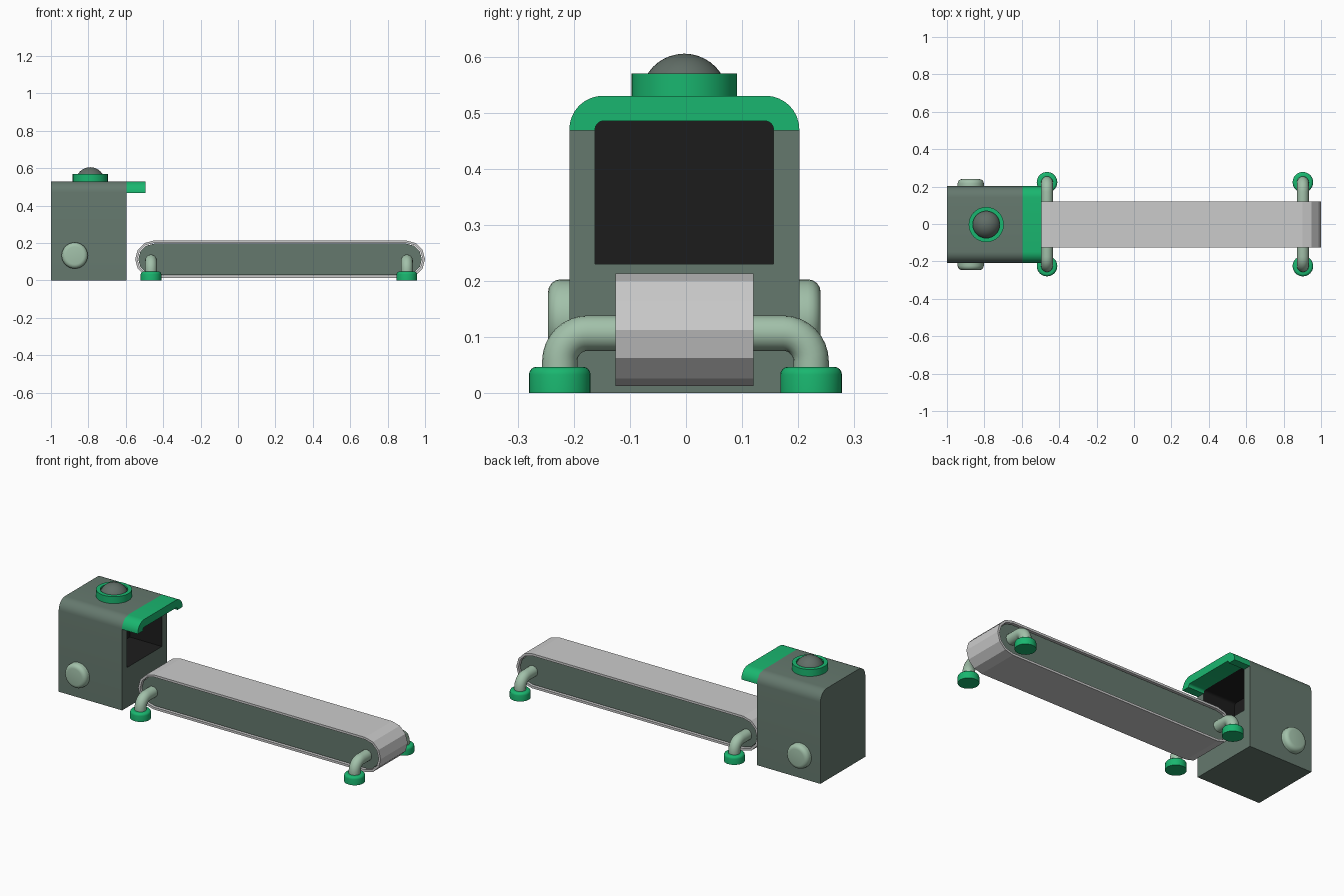
import bpy, bmesh
from math import sin, cos, pi, radians
from mathutils import Vector, Matrix

if "Cube" in bpy.data.objects:
    bpy.data.objects.remove(bpy.data.objects["Cube"])

CY = -0.003  # tiny sideways offset of cabin and belt


def material(name, rgb):
    m = bpy.data.materials.new(name)
    m.diffuse_color = (*rgb, 1)
    m.use_nodes = True
    m.node_tree.nodes["Principled BSDF"].inputs["Base Color"].default_value = m.diffuse_color
    return m


BODY = material("grey_green", (0.13, 0.19, 0.155))
GREEN = material("bright_green", (0.01, 0.47, 0.16))
PALE = material("pale_green", (0.36, 0.53, 0.4))
DARK = material("dark_inside", (0.012, 0.012, 0.012))
DOME = material("dome_grey", (0.12, 0.155, 0.135))


def loft(name, loops, mats=(), caps=True, dark_from=None, smooth=True):
    """Skin a list of equal-length point loops into one mesh object."""
    bm = bmesh.new()
    rings = [[bm.verts.new(p) for p in loop] for loop in loops]
    n = len(rings[0])
    pairs = list(zip(rings, rings[1:]))
    if not caps:
        pairs.append((rings[-1], rings[0]))
    for i, (a, b) in enumerate(pairs):
        for k in range(n):
            f = bm.faces.new((a[k], a[(k + 1) % n], b[(k + 1) % n], b[k]))
            f.material_index = int(dark_from is not None and i >= dark_from)
    if caps:
        bm.faces.new(rings[0])
        bm.faces.new(rings[-1]).material_index = int(dark_from is not None)
    bmesh.ops.recalc_face_normals(bm, faces=bm.faces)
    me = bpy.data.meshes.new(name)
    bm.to_mesh(me)
    bm.free()
    ob = bpy.data.objects.new(name, me)
    bpy.context.collection.objects.link(ob)
    for m in mats:
        me.materials.append(m)
    if smooth:
        bpy.ops.object.select_all(action='DESELECT')
        bpy.context.view_layer.objects.active = ob
        ob.select_set(True)
        bpy.ops.object.shade_smooth_by_angle(angle=radians(35))
    return ob


def lathe(name, profile, loc, mat, rot=Matrix(), n=32):
    """Turn (radius, height) pairs around an axis."""
    loops = [[Vector(loc) + rot.to_3x3() @ Vector((r * cos(2 * pi * k / n), r * sin(2 * pi * k / n), h))
              for k in range(n)] for r, h in profile]
    return loft(name, loops, [mat])


def arch(hw, top, r, base, n=8):
    """Upside-down U with rounded shoulders, as (y, z) points."""
    pts = [(hw, base)]
    for side, start in ((1, 0), (-1, pi / 2)):
        for k in range(n + 1):
            a = start + pi / 2 * k / n
            pts.append((side * (hw - r) + r * cos(a), top - r + r * sin(a)))
    return pts + [(-hw, base)]


def at_x(pts, x):
    return [(x, y + CY, z) for y, z in pts]


# cabin with a recessed dark opening
outer = arch(0.205, 0.53, 0.06, 0)
hole = arch(0.159, 0.485, 0.015, 0.23)
loft("cabin", [at_x(outer, -1), at_x(outer, -0.595), at_x(hole, -0.595), at_x(hole, -0.8)],
     [BODY, DARK], dark_from=2)

# canopy over the opening
hood = arch(0.205, 0.53, 0.06, 0.468) + arch(0.159, 0.485, 0.015, 0.468)[::-1]
loft("canopy", [at_x(hood, -0.597), at_x(hood, -0.495)], [GREEN])

# roof lamp: ring and dome
lathe("lamp_ring", [(0.094, 0.528), (0.094, 0.57), (0.072, 0.57), (0.072, 0.535)], (-0.79, CY, 0), GREEN)
R = 0.078
lathe("lamp_dome", [(R * cos(a), 0.527 + R * sin(a)) for a in [pi / 2 * 0.99 * k / 10 for k in range(1, 11)]],
      (-0.79, CY, 0), DOME)

# round side knobs
knob = [(0.07, 0.19), (0.07, 0.22)] + [(0.047 + 0.023 * cos(a), 0.22 + 0.023 * sin(a))
                                       for a in [pi / 8 * k for k in range(1, 5)]]
for side, label in ((-1, "front"), (1, "back")):
    lathe("knob_" + label, knob, (-0.873, CY, 0.133), PALE, Matrix.Rotation(-side * pi / 2, 4, 'X'))


# conveyor: belt loop around a solid frame
def stadium(r, y, n=6):
    pts = []
    for cx, start in ((0.9, -pi / 2), (-0.45, pi / 2)):
        for k in range(n + 1):
            a = start + pi * k / n
            pts.append((cx + r * cos(a), y + CY, 0.113 + r * sin(a)))
    return pts


W = 0.123
loft("belt", [stadium(0.1, -W), stadium(0.1, W), stadium(0.087, W), stadium(0.087, -W)],
     caps=False, smooth=False)
loft("conveyor_frame", [stadium(0.083, -0.112), stadium(0.083, 0.112)], [BODY])

# bent legs with rounded feet
foot = [(0.055, 0), (0.055, 0.033)] + [(0.041 + 0.014 * cos(a), 0.033 + 0.014 * sin(a))
                                       for a in [pi / 8 * k for k in range(1, 5)]]
B, T, Z = 0.05, 0.0315, 0.107
for x, end in ((-0.465, "inner"), (0.903, "outer")):
    for side, label in ((-1, "front"), (1, "back")):
        bend = [pi / 2 * k / 8 for k in range(9)]
        path = [(0.1, Z, 0)] + [(0.224 - B + B * sin(a), Z - B + B * cos(a), a) for a in bend]
        path.append((0.224, 0.03, pi / 2))
        loops = []
        for y, z, a in path:
            loops.append([(x + T * cos(t), side * (y + T * sin(t) * sin(a)) - 0.001, z + T * sin(t) * cos(a))
                          for t in [2 * pi * k / 20 for k in range(20)]])
        loft(f"leg_{end}_{label}", loops, [PALE])
        lathe(f"foot_{end}_{label}", foot, (x, side * 0.224 - 0.001, 0), GREEN)
